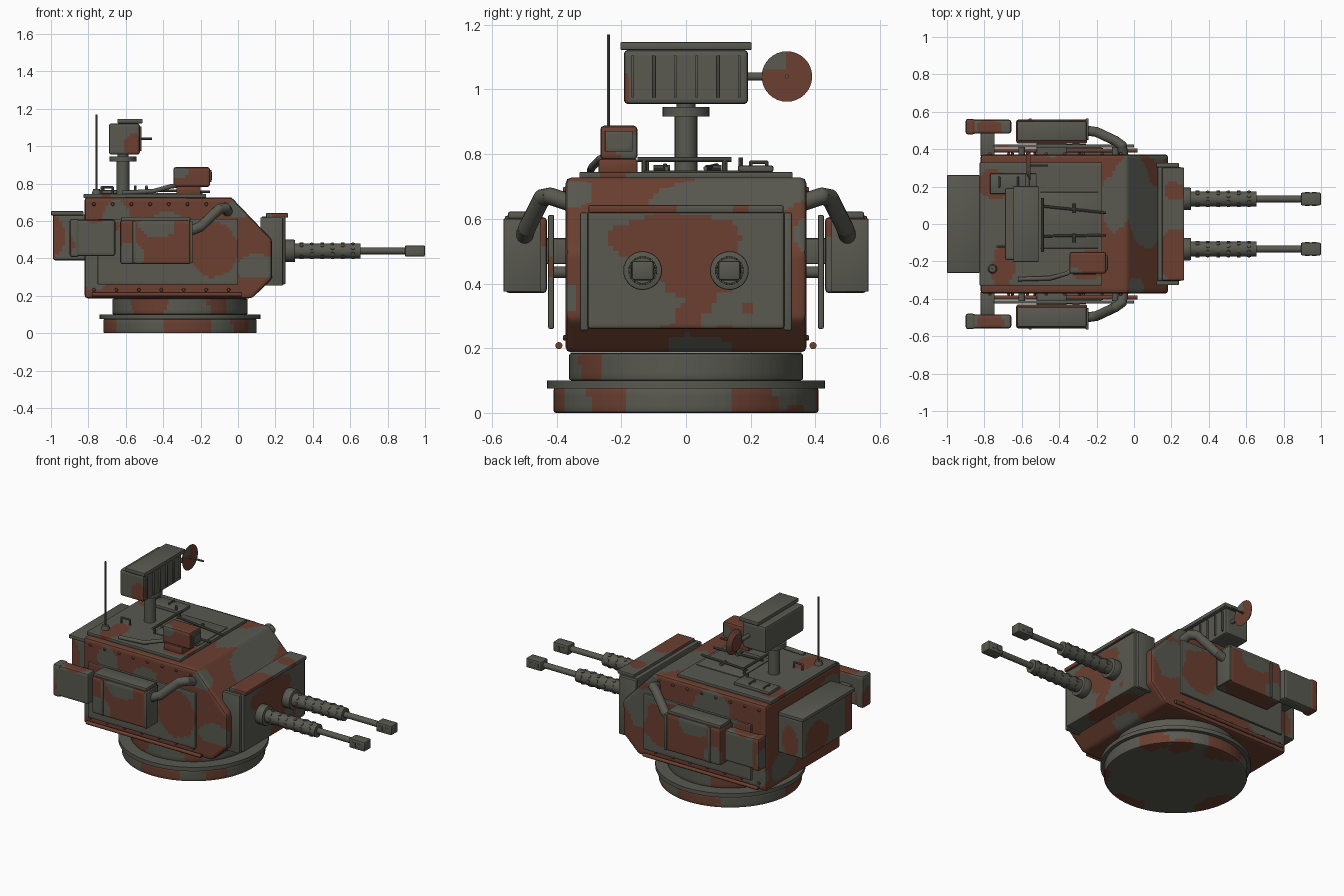
import bpy, bmesh, math
from mathutils import Vector, Matrix, noise

def material(name, rgb):
    m = bpy.data.materials.new(name)
    m.diffuse_color = (*rgb, 1)
    return m

GREY = material("grey_green", (0.100, 0.100, 0.082))
BROWN = material("red_brown", (0.147, 0.050, 0.030))

def finish(name, bm, mat=GREY, blobs=None, step=0.016):
    """Make an object; blobs are ellipsoids (centre, radii) that take the other camouflage colour."""
    bmesh.ops.recalc_face_normals(bm, faces=bm.faces)
    if blobs:
        for ax in range(3):
            lo = min(v.co[ax] for v in bm.verts)
            hi = max(v.co[ax] for v in bm.verts)
            n = Vector([float(i == ax) for i in range(3)])
            k = lo + step
            while k < hi - 0.006:
                bmesh.ops.bisect_plane(bm, geom=bm.verts[:] + bm.edges[:] + bm.faces[:],
                                       plane_co=n * k, plane_no=n, dist=1e-5)
                k += step
        for f in bm.faces:
            p = f.calc_center_median()
            w = 0.35 * noise.noise(p * 8)
            for b in blobs:
                d = math.sqrt(sum(((p[i] - b[i]) / b[i + 3]) ** 2 for i in range(3)))
                if d + w < 1:
                    f.material_index = 1
                    break
    me = bpy.data.meshes.new(name)
    bm.to_mesh(me)
    bm.free()
    me.materials.append(mat)
    me.materials.append(BROWN if mat is GREY else GREY)
    for p in me.polygons:
        p.use_smooth = True
    me.set_sharp_from_angle(angle=math.radians(32))
    ob = bpy.data.objects.new(name, me)
    bpy.context.collection.objects.link(ob)
    return ob

def add_box(bm, x0, x1, y0, y1, z0, z1):
    m = Matrix.Translation(((x0 + x1) / 2, (y0 + y1) / 2, (z0 + z1) / 2)) @ Matrix.Diagonal((abs(x1 - x0), abs(y1 - y0), z1 - z0, 1))
    bmesh.ops.create_cube(bm, size=1, matrix=m)

def box(name, *dims, mat=GREY, bevel=0.006, blobs=None):
    bm = bmesh.new()
    add_box(bm, *dims)
    if bevel:
        bmesh.ops.bevel(bm, geom=bm.edges[:], offset=bevel, segments=2, affect='EDGES', profile=0.5)
    return finish(name, bm, mat, blobs)

def add_cyl(bm, a, b, r, r2=None, seg=24):
    a, b = Vector(a), Vector(b)
    m = Matrix.Translation((a + b) / 2) @ (b - a).to_track_quat('Z', 'Y').to_matrix().to_4x4()
    bmesh.ops.create_cone(bm, cap_ends=True, segments=seg, radius1=r, radius2=r if r2 is None else r2,
                          depth=(b - a).length, matrix=m)

def cyl(name, a, b, r, r2=None, seg=24, mat=GREY, blobs=None, bevel=0):
    bm = bmesh.new()
    add_cyl(bm, a, b, r, r2, seg)
    if bevel:
        rim = [e for e in bm.edges if any(len(f.verts) > 4 for f in e.link_faces)]
        bmesh.ops.bevel(bm, geom=rim, offset=bevel, segments=2, affect='EDGES', profile=0.5)
    return finish(name, bm, mat, blobs, 0.025)

def pipe(name, pts, r, mat=GREY, seg=14):
    bm = bmesh.new()
    for a, b in zip(pts, pts[1:]):
        add_cyl(bm, a, b, r, seg=seg)
    for p in pts[1:-1]:
        bmesh.ops.create_uvsphere(bm, u_segments=seg, v_segments=8, radius=r, matrix=Matrix.Translation(p))
    return finish(name, bm, mat)

def both(a, b, s):
    return (s * a, s * b) if s > 0 else (s * b, s * a)

# turntable rings
C = -0.31
cyl("base_ring", (C, 0, 0), (C, 0, 0.077), 0.41, seg=64, bevel=0.008, blobs=[
    (-0.28, -0.41, 0.04, 0.13, 0.1, 0.2), (-0.7, -0.1, 0.04, 0.1, 0.16, 0.2), (0.05, -0.27, 0.04, 0.1, 0.08, 0.2),
    (0.05, 0.21, 0.04, 0.1, 0.09, 0.2), (-0.35, 0.4, 0.04, 0.15, 0.1, 0.2), (-0.1, 0.3, 0, 0.07, 0.08, 0.03)])
cyl("ring_flange", (C, 0, 0.075), (C, 0, 0.1), 0.43, seg=64)
cyl("turret_neck", (C, 0, 0.1), (C, 0, 0.185), 0.362, seg=64, bevel=0.008, blobs=[
    (-0.5, -0.32, 0.14, 0.12, 0.1, 0.2), (-0.08, -0.33, 0.14, 0.07, 0.07, 0.2), (-0.5, 0.3, 0.14, 0.12, 0.1, 0.2)])

# armoured hull from its side profile
bm = bmesh.new()
prof = [(-0.82, 0.187), (0.075, 0.187), (0.182, 0.29), (0.182, 0.5), (-0.035, 0.727), (-0.82, 0.727)]
f = bm.faces.new([bm.verts.new((x, -0.372, z)) for x, z in prof])
ext = bmesh.ops.extrude_face_region(bm, geom=[f])
bmesh.ops.translate(bm, vec=(0, 0.744, 0), verts=[v for v in ext['geom'] if isinstance(v, bmesh.types.BMVert)])
bmesh.ops.bevel(bm, geom=bm.edges[:], offset=0.016, segments=2, affect='EDGES', profile=0.5)
finish("hull", bm, BROWN, [
    (-0.65, -0.37, 0.61, 0.08, 0.08, 0.09), (-0.38, -0.37, 0.6, 0.08, 0.05, 0.05), (-0.78, -0.37, 0.33, 0.1, 0.08, 0.1),
    (0.01, -0.37, 0.67, 0.06, 0.08, 0.06), (0.1, -0.37, 0.36, 0.11, 0.05, 0.06), (0.08, 0.05, 0.61, 0.15, 0.2, 0.16),
    (0.0, 0.22, 0.68, 0.12, 0.16, 0.13), (0.1, 0.04, 0.2, 0.1, 0.1, 0.05), (-0.1, 0.1, 0.73, 0.08, 0.15, 0.05),
    (-0.45, 0.37, 0.62, 0.14, 0.06, 0.09), (0.05, 0.37, 0.5, 0.12, 0.06, 0.13), (-0.7, 0.37, 0.3, 0.14, 0.06, 0.09),
    (-0.82, 0.2, 0.3, 0.06, 0.13, 0.08), (-0.82, -0.25, 0.55, 0.06, 0.1, 0.12)])

# roof plate and roof fittings
box("roof_plate", -0.825, -0.17, -0.33, 0.33, 0.722, 0.745, bevel=0.005, blobs=[
    (-0.75, 0.22, 0.74, 0.09, 0.08, 0.06), (-0.7, -0.22, 0.74, 0.06, 0.1, 0.06), (-0.25, -0.22, 0.74, 0.09, 0.08, 0.06)])
box("roof_hatch", -0.5, -0.19, -0.13, 0.17, 0.744, 0.75, bevel=0.002)
box("rear_hatch", -0.77, -0.52, 0.16, 0.27, 0.744, 0.765)
bm = bmesh.new()
add_cyl(bm, (-0.49, -0.15, 0.783), (-0.49, 0.14, 0.783), 0.008, seg=10)
for y in (-0.13, 0.12):
    add_cyl(bm, (-0.49, y, 0.74), (-0.49, y, 0.783), 0.008, seg=10)
for y in (-0.08, 0.08):
    add_cyl(bm, (-0.49, y + 0.015, 0.765), (-0.15, y - 0.02 * y / abs(y), 0.756), 0.007, seg=10)
    add_cyl(bm, (-0.32, y - 0.02, 0.758), (-0.32, y + 0.03, 0.758), 0.009, seg=10)
finish("roof_rails", bm)
cyl("roof_post", (-0.55, 0.17, 0.74), (-0.55, 0.17, 0.79), 0.007, seg=10)
for x in (-0.72, -0.62):
    pipe("hatch_handle", [(x, 0.2, 0.76), (x, 0.2, 0.775), (x, 0.25, 0.775), (x, 0.25, 0.76)], 0.005, seg=8)
pipe("lifting_handle", [(-0.73, -0.12, 0.74), (-0.73, -0.12, 0.78), (-0.67, -0.12, 0.78), (-0.67, -0.12, 0.74)], 0.006, seg=8)
cyl("antenna_base", (-0.757, -0.24, 0.74), (-0.757, -0.24, 0.77), 0.026, 0.018)
cyl("antenna", (-0.757, -0.24, 0.76), (-0.757, -0.24, 1.17), 0.005, seg=8)

# optical sight with its cable
box("sight_pedestal", -0.33, -0.2, -0.27, -0.15, 0.735, 0.785, mat=BROWN)
box("sight_housing", -0.345, -0.15, -0.265, -0.15, 0.783, 0.888, mat=BROWN, bevel=0.012,
    blobs=[(-0.17, -0.17, 0.82, 0.06, 0.05, 0.05), (-0.32, -0.26, 0.87, 0.05, 0.04, 0.04)])
box("sight_frame", -0.152, -0.142, -0.25, -0.165, 0.808, 0.872, bevel=0.002)
box("sight_lens", -0.144, -0.14, -0.24, -0.175, 0.818, 0.862, bevel=0)
pipe("sight_cable", [(-0.62, -0.295, 0.75), (-0.45, -0.29, 0.76), (-0.36, -0.265, 0.785), (-0.32, -0.24, 0.79)], 0.012)

# radar mast, box and dish
cyl("mast", (-0.615, 0, 0.74), (-0.615, 0, 0.93), 0.035)
cyl("mast_collar", (-0.615, 0, 0.917), (-0.615, 0, 0.945), 0.072, seg=32)
cyl("mast_joint", (-0.615, 0, 0.94), (-0.615, 0, 0.97), 0.03)
box("radar_box", -0.69, -0.525, -0.192, 0.192, 0.955, 1.122, bevel=0.012, blobs=[
    (-0.56, -0.19, 1.0, 0.055, 0.025, 0.06)])
box("radar_roof", -0.645, -0.51, -0.203, 0.203, 1.122, 1.146, bevel=0.004)
for i in range(6):
    y = -0.165 + i * 0.066
    box("radar_rib", -0.527, -0.515, y - 0.004, y + 0.004, 0.975, 1.105, bevel=0.001)
cyl("dish_arm", (-0.57, 0.18, 1.04), (-0.57, 0.27, 1.04), 0.013, seg=12)
cyl("dish", (-0.575, 0.312, 1.04), (-0.553, 0.312, 1.04), 0.05, 0.078, seg=32, mat=BROWN,
    blobs=[(-0.56, 0.27, 1.09, 0.06, 0.04, 0.035)])
cyl("dish_feed", (-0.56, 0.312, 1.04), (-0.46, 0.312, 1.04), 0.006, seg=10)

# gun mantlet
box("mantlet", 0.125, 0.255, -0.305, 0.305, 0.26, 0.625, bevel=0.01, blobs=[
    (0.26, -0.06, 0.54, 0.05, 0.18, 0.07), (0.26, 0.03, 0.47, 0.06, 0.14, 0.13), (0.26, 0.05, 0.36, 0.05, 0.06, 0.08),
    (0.26, 0.01, 0.29, 0.05, 0.05, 0.06), (0.26, 0.19, 0.325, 0.03, 0.018, 0.018), (0.19, 0.05, 0.26, 0.08, 0.2, 0.03)])
box("mantlet_lip", 0.15, 0.268, -0.302, 0.302, 0.618, 0.643, blobs=[
    (0.22, -0.17, 0.63, 0.09, 0.15, 0.05), (0.22, 0.17, 0.63, 0.06, 0.05, 0.05)])
for s in (-1, 1):
    box("mantlet_cheek", 0.12, 0.24, *both(0.302, 0.327, s), 0.255, 0.62, bevel=0.005)

# twin guns
for s in (-1, 1):
    y, z = s * 0.134, 0.44
    cyl("gun_collar", (0.25, y, z), (0.305, y, z), 0.06, seg=28, bevel=0.005)
    bm = bmesh.new()
    add_cyl(bm, (0.3, y, z), (0.655, y, z), 0.04)
    for i in range(6):
        for j in range(8):
            a = math.pi / 4 * j + (i % 2) * math.pi / 8
            d = Vector((0, math.cos(a), math.sin(a)))
            p = Vector((0.34 + 0.055 * i, y, z))
            add_cyl(bm, p + d * 0.036, p + d * 0.044, 0.01, seg=8)
    finish("gun_jacket", bm)
    cyl("gun_barrel", (0.65, y, z), (0.9, y, z), 0.018)
    box("muzzle_brake", 0.892, 1.0, y - 0.034, y + 0.034, z - 0.03, z + 0.03, bevel=0.008)
    for x in (0.925, 0.965):
        box("muzzle_slot", x - 0.012, x + 0.012, y - 0.0365, y + 0.0365, z - 0.012, z + 0.012, bevel=0)

# fittings on both sides
for s in (-1, 1):
    box("side_armour_plate", -0.75, 0.0, *both(0.408, 0.426, s), 0.26, 0.612, bevel=0.004, blobs=[
        (-0.14, s * 0.42, 0.46, 0.13, 0.05, 0.15), (-0.7, s * 0.42, 0.57, 0.08, 0.05, 0.05)])
    for x in (-0.6, -0.1):
        cyl("plate_standoff", (x, s * 0.36, 0.435), (x, s * 0.41, 0.435), 0.018, seg=12)
    pipe("lower_rail", [(-0.78, s * 0.393, 0.208), (0.02, s * 0.393, 0.208)], 0.011, BROWN)
    box("side_box", -0.63, -0.25, *both(0.43, 0.558, s), 0.37, 0.605, mat=BROWN, bevel=0.012, blobs=[
        (-0.44, s * 0.54, 0.57, 0.1, 0.06, 0.07), (-0.26, s * 0.45, 0.42, 0.06, 0.05, 0.12),
        (-0.58, s * 0.56, 0.42, 0.07, 0.05, 0.07)])
    box("side_box_lid", -0.625, -0.255, *both(0.445, 0.55, s), 0.6, 0.622, bevel=0.005)
    for x in (-0.555, -0.25):
        box("side_box_strap", x - 0.008, x + 0.008, *both(0.45, 0.564, s), 0.375, 0.6, bevel=0.002)
    box("side_box_mount", -0.52, -0.36, *both(0.36, 0.44, s), 0.46, 0.54)
    pipe("exhaust_pipe", [(-0.26, s * 0.5, 0.545), (-0.2, s * 0.492, 0.57), (-0.1, s * 0.445, 0.665), (-0.065, s * 0.42, 0.67),
                          (-0.055, s * 0.36, 0.65)], 0.027)
    box("rear_bracket", -0.82, -0.745, *both(0.36, 0.49, s), 0.46, 0.54)
    box("rear_pod", -0.885, -0.655, *both(0.483, 0.558, s), 0.412, 0.607, bevel=0.015, blobs=[
        (-0.77, s * 0.52, 0.61, 0.07, 0.05, 0.04), (-0.88, s * 0.5, 0.45, 0.05, 0.05, 0.08)])
    box("rear_pod_cap", -0.9, -0.85, *both(0.479, 0.562, s), 0.408, 0.611, bevel=0.012, mat=BROWN if s > 0 else GREY,
        blobs=[(-0.9, s * 0.52, 0.47, 0.03, 0.06, 0.06)])
    bm = bmesh.new()
    for i in range(8):
        add_cyl(bm, (-0.77 + 0.1 * i, s * 0.365, 0.69), (-0.77 + 0.1 * i, s * 0.381, 0.69), 0.012, 0.007, seg=10)
        if i < 7:
            add_cyl(bm, (-0.77 + 0.12 * i, s * 0.365, 0.232), (-0.77 + 0.12 * i, s * 0.381, 0.232), 0.011, 0.007, seg=10)
    finish("hull_bolts", bm, BROWN)

# rear stowage bin
box("rear_bin", -0.99, -0.81, -0.25, 0.25, 0.39, 0.635, bevel=0.012, blobs=[
    (-0.98, -0.22, 0.52, 0.06, 0.06, 0.14), (-0.99, 0.1, 0.47, 0.05, 0.12, 0.1), (-0.9, 0.25, 0.48, 0.06, 0.04, 0.09)])
box("rear_bin_lid", -1.0, -0.825, -0.262, 0.262, 0.63, 0.653, bevel=0.006)
